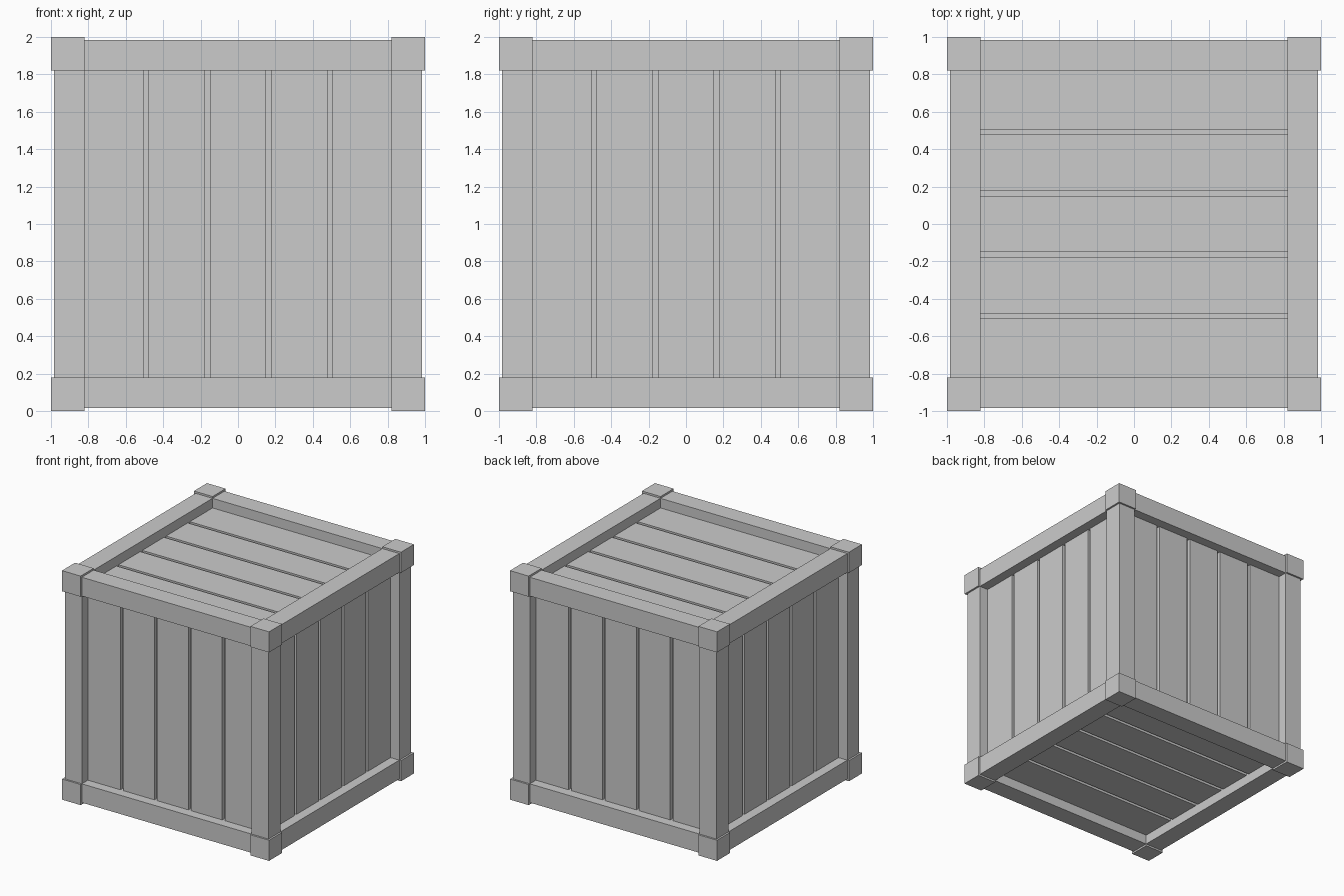
import bpy
from itertools import product
from mathutils import Vector

if "Cube" in bpy.data.objects:
    bpy.data.objects.remove(bpy.data.objects["Cube"])

INNER, BEAM, CORNER = 0.82, 0.984, 1.0   # frame inside, beam outside, corner block outside
CORE, FACE = 0.87, 0.90                  # groove floor and plank surface
PITCH, GAP = 2 * INNER / 5, 0.028


def box(name, lo, hi):
    """Box between two corners, given relative to the crate centre at z = 1."""
    lo, hi = Vector(lo), Vector(hi)
    bpy.ops.mesh.primitive_cube_add(size=1, location=(lo + hi) / 2 + Vector((0, 0, 1)))
    ob = bpy.context.object
    ob.name = name
    ob.scale = [abs(d) for d in hi - lo]
    bpy.ops.object.transform_apply(location=False, rotation=False, scale=True)
    return ob


# Inner box, seen as the floor of the grooves
box("inner_box", (-CORE,) * 3, (CORE,) * 3)

# Corner blocks
for s in product((-1, 1), repeat=3):
    box("corner_block", [k * INNER for k in s], [k * CORNER for k in s])

# Twelve frame beams between the corner blocks
for axis, name in enumerate(("beam_x", "beam_y", "post")):
    u, v = (axis + 1) % 3, (axis + 2) % 3
    for su, sv in product((-1, 1), repeat=2):
        lo, hi = [0] * 3, [0] * 3
        lo[axis], hi[axis] = -INNER, INNER
        lo[u], hi[u] = su * INNER, su * BEAM
        lo[v], hi[v] = sv * INNER, sv * BEAM
        box(name, lo, hi)

# Five planks per face: (face normal, plank length axis, spacing axis)
for name, n, length, across in (("side_plank", 0, 2, 1),
                                ("front_back_plank", 1, 2, 0),
                                ("top_bottom_plank", 2, 0, 1)):
    for side, i in product((-1, 1), range(5)):
        lo, hi = [0] * 3, [0] * 3
        lo[n], hi[n] = side * (CORE - 0.01), side * FACE
        lo[length], hi[length] = -INNER - 0.01, INNER + 0.01
        mid = (i - 2) * PITCH
        # outer planks run on into the frame
        lo[across] = mid - PITCH / 2 + (GAP / 2 if i > 0 else -0.01)
        hi[across] = mid + PITCH / 2 - (GAP / 2 if i < 4 else -0.01)
        box(name, lo, hi)
